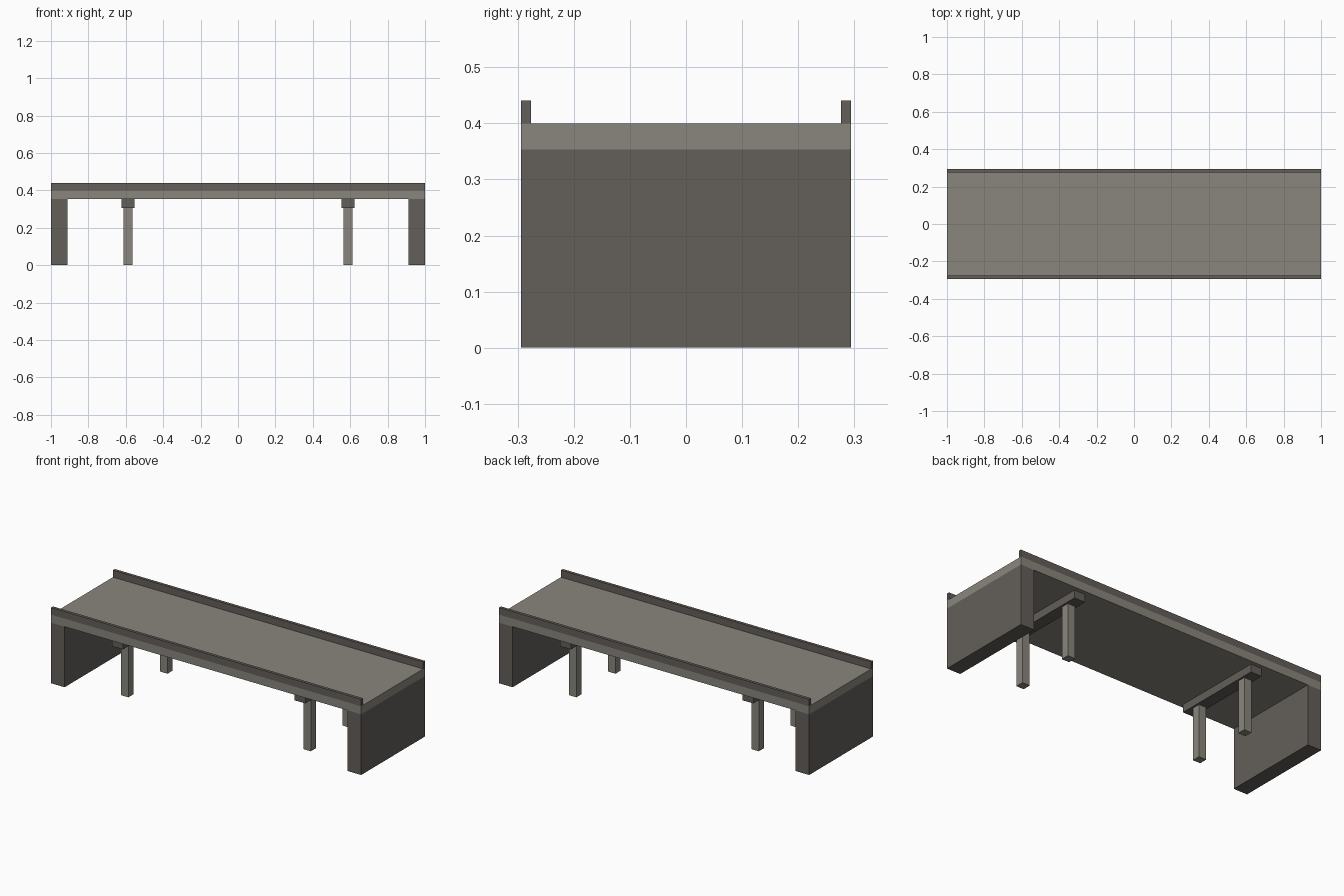
import bpy

cube = bpy.data.objects.get("Cube")
if cube:
    bpy.data.objects.remove(cube, do_unlink=True)


def material(name, rgb):
    mat = bpy.data.materials.new(name)
    mat.use_nodes = True
    mat.diffuse_color = (*rgb, 1)
    bsdf = next(n for n in mat.node_tree.nodes if n.type == "BSDF_PRINCIPLED")
    bsdf.inputs["Base Color"].default_value = (*rgb, 1)
    return mat


light = material("light concrete", (0.25, 0.24, 0.20))
dark = material("dark concrete", (0.125, 0.112, 0.101))


def box(name, x, y, z, mat):
    """Box spanning the (low, high) range on each axis."""
    spans = (x, y, z)
    bpy.ops.mesh.primitive_cube_add(size=1, location=[(a + b) / 2 for a, b in spans])
    obj = bpy.context.object
    obj.name = name
    obj.scale = [b - a for a, b in spans]
    bpy.ops.object.transform_apply(location=False, rotation=False, scale=True)
    obj.data.materials.append(mat)
    return obj


def around(centre, width):
    return centre - width / 2, centre + width / 2


half_length, half_width = 1.0, 0.294
beam_z, deck_z, road_z, curb_z = 0.307, 0.353, 0.4, 0.441
full_width = (-half_width, half_width)

# Deck slab
box("deck", (-half_length, half_length), full_width, (deck_z, road_z), light)

# Curbs along both long edges
for side, s in (("front", -1), ("back", 1)):
    edges = sorted((s * half_width, s * (half_width - 0.0176)))
    box(side + "_curb", (-half_length, half_length), edges, (road_z, curb_z), dark)

# End walls, cap beams and columns at both ends
for end, s in (("right", -1), ("left", 1)):
    wall = sorted((s * half_length, s * (half_length - 0.088)))
    box(end + "_abutment", wall, full_width, (0, deck_z), dark)
    pier_x = s * 0.588
    box(end + "_cap_beam", around(pier_x, 0.07), (-0.27, 0.27), (beam_z, deck_z), dark)
    for side, t in (("front", -1), ("back", 1)):
        box(f"{end}_{side}_column", around(pier_x, 0.048), around(t * 0.18, 0.048),
            (0, beam_z), light)
